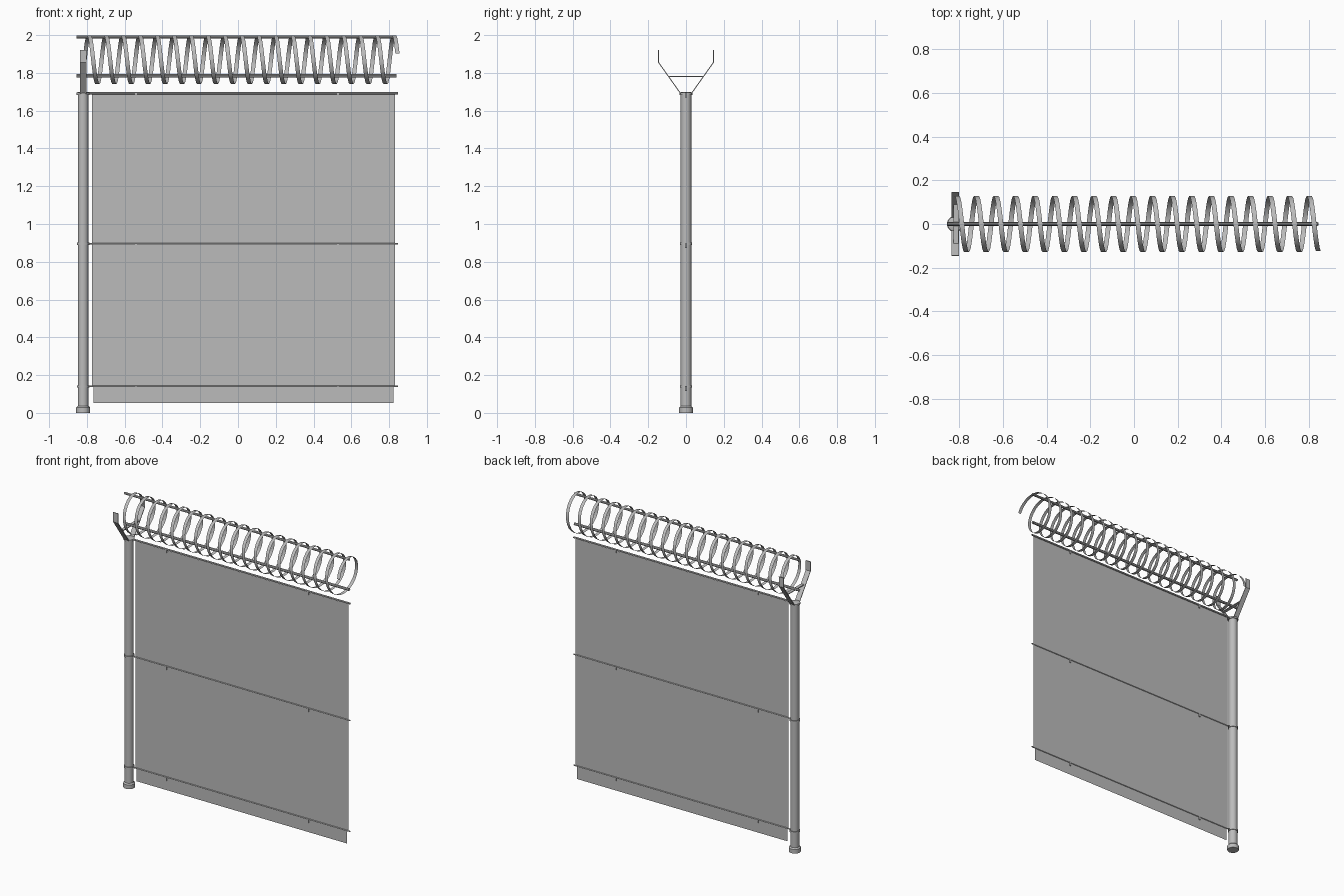
import bpy, bmesh, math
from mathutils import Matrix, Vector

cube = bpy.data.objects.get("Cube")
if cube:
    bpy.data.objects.remove(cube, do_unlink=True)


def material(name, value):
    mat = bpy.data.materials.new(name)
    mat.use_nodes = True
    color = (value, value, value, 1)
    mat.diffuse_color = color
    mat.node_tree.nodes["Principled BSDF"].inputs["Base Color"].default_value = color
    return mat


METAL = material("galvanised_metal", 0.5)
MESH = material("fence_mesh_grey", 0.5)


def add(name, bm, mat=METAL, smooth=False):
    mesh = bpy.data.meshes.new(name)
    bm.to_mesh(mesh)
    bm.free()
    mesh.materials.append(mat)
    obj = bpy.data.objects.new(name, mesh)
    bpy.context.collection.objects.link(obj)
    if smooth:
        bpy.ops.object.select_all(action='DESELECT')
        obj.select_set(True)
        bpy.context.view_layer.objects.active = obj
        bpy.ops.object.shade_smooth_by_angle(angle=math.radians(40))
    return obj


def lathe(name, profile, x, sides=20):
    """Spin a (radius, height) profile about an upright axis at x."""
    bm = bmesh.new()
    verts = [bm.verts.new((x + r, 0, z)) for r, z in profile]
    edges = [bm.edges.new(pair) for pair in zip(verts, verts[1:])]
    bmesh.ops.spin(bm, geom=verts + edges, cent=(x, 0, 0), axis=(0, 0, 1),
                   angle=2 * math.pi, steps=sides)
    bmesh.ops.remove_doubles(bm, verts=bm.verts, dist=0.0001)
    bmesh.ops.recalc_face_normals(bm, faces=bm.faces)
    return add(name, bm, smooth=True)


def rail(name, x0, x1, z, radius):
    """Open-ended tube running along the fence."""
    bm = bmesh.new()
    place = Matrix.Translation(((x0 + x1) / 2, 0, z)) @ Matrix.Rotation(math.pi / 2, 4, 'Y')
    bmesh.ops.create_cone(bm, cap_ends=False, segments=8, radius1=radius,
                          radius2=radius, depth=x1 - x0, matrix=place)
    return add(name, bm, smooth=True)


def box(name, center, size):
    bm = bmesh.new()
    bmesh.ops.create_cube(bm, size=1, matrix=Matrix.Translation(center) @ Matrix.Diagonal((*size, 1)))
    return add(name, bm)


# Post with foot, top collar and rail bands
POST_X = -0.82
lathe("post", [(0, 0), (0.028, 0), (0.028, 1.69), (0, 1.69)], POST_X)
lathe("post_foot", [(0, 0), (0.037, 0), (0.037, 0.028), (0.029, 0.036)], POST_X)
lathe("post_cap", [(0.028, 1.683), (0.034, 1.683), (0.034, 1.695), (0.02, 1.70), (0, 1.70)], POST_X)
RAILS = {"lower": 0.14, "middle": 0.895, "upper": 1.692}
for level in ("lower", "middle"):
    z = RAILS[level]
    lathe(level + "_post_band", [(0.028, z - 0.006), (0.033, z - 0.006),
                                 (0.033, z + 0.006), (0.028, z + 0.006)], POST_X)

# Mesh panel, slightly narrower below the lower rail
bm = bmesh.new()
outline = [(-0.765, 0.052), (0.822, 0.052), (0.822, 0.14), (0.832, 0.14),
           (0.832, 1.685), (-0.773, 1.685), (-0.773, 0.14), (-0.765, 0.14)]
bm.faces.new([bm.verts.new((x, 0, z)) for x, z in outline])
add("mesh_panel", bm, MESH)

# Horizontal rails and their clips
for level, z in RAILS.items():
    rail(level + "_rail", -0.85 if level == "upper" else POST_X, 0.846, z,
         0.006 if level == "upper" else 0.004)
    for side, x in (("right", -0.54), ("left", 0.53)):
        box(f"{level}_{side}_clip", (x, 0, z - 0.01), (0.01, 0.012, 0.026))

# V-shaped bracket arms, bent from flat strip
for side, s in (("front", -1), ("back", 1)):
    bm = bmesh.new()
    path = [(0.028, 1.69), (0.145, 1.855), (0.145, 1.92)]
    rows = [[bm.verts.new((x, s * y, z)) for x in (-0.837, -0.802)] for y, z in path]
    for a, b in zip(rows, rows[1:]):
        bm.faces.new((a[0], a[1], b[1], b[0]))
    arm = add(side + "_bracket_arm", bm)
    strip = arm.modifiers.new("thickness", 'SOLIDIFY')
    strip.thickness, strip.offset = 0.005, 0
box("bracket_crossbar", (-0.815, 0, 1.78), (0.022, 0.18, 0.005))

# Support wires for the coil
rail("upper_coil_wire", -0.855, 0.84, 1.99, 0.008)
rail("lower_coil_wire", -0.855, 0.84, 1.785, 0.009)

# Helical ribbon of the coil
RADIUS, PITCH, STEPS, WIDTH = 0.128, 0.0897, 24, 0.022
bm = bmesh.new()
last = None
for i in range(-18 * STEPS, 12):
    t = 2 * math.pi * i / STEPS
    center = Vector((0.803 + PITCH * i / STEPS, RADIUS * math.cos(t), 1.87 + RADIUS * math.sin(t)))
    row = [bm.verts.new(center + Vector((dx, 0, 0))) for dx in (-WIDTH / 2, WIDTH / 2)]
    if last:
        bm.faces.new((last[0], last[1], row[1], row[0]))
    last = row
bmesh.ops.reverse_faces(bm, faces=bm.faces)
add("coil_ribbon", bm, smooth=True)
